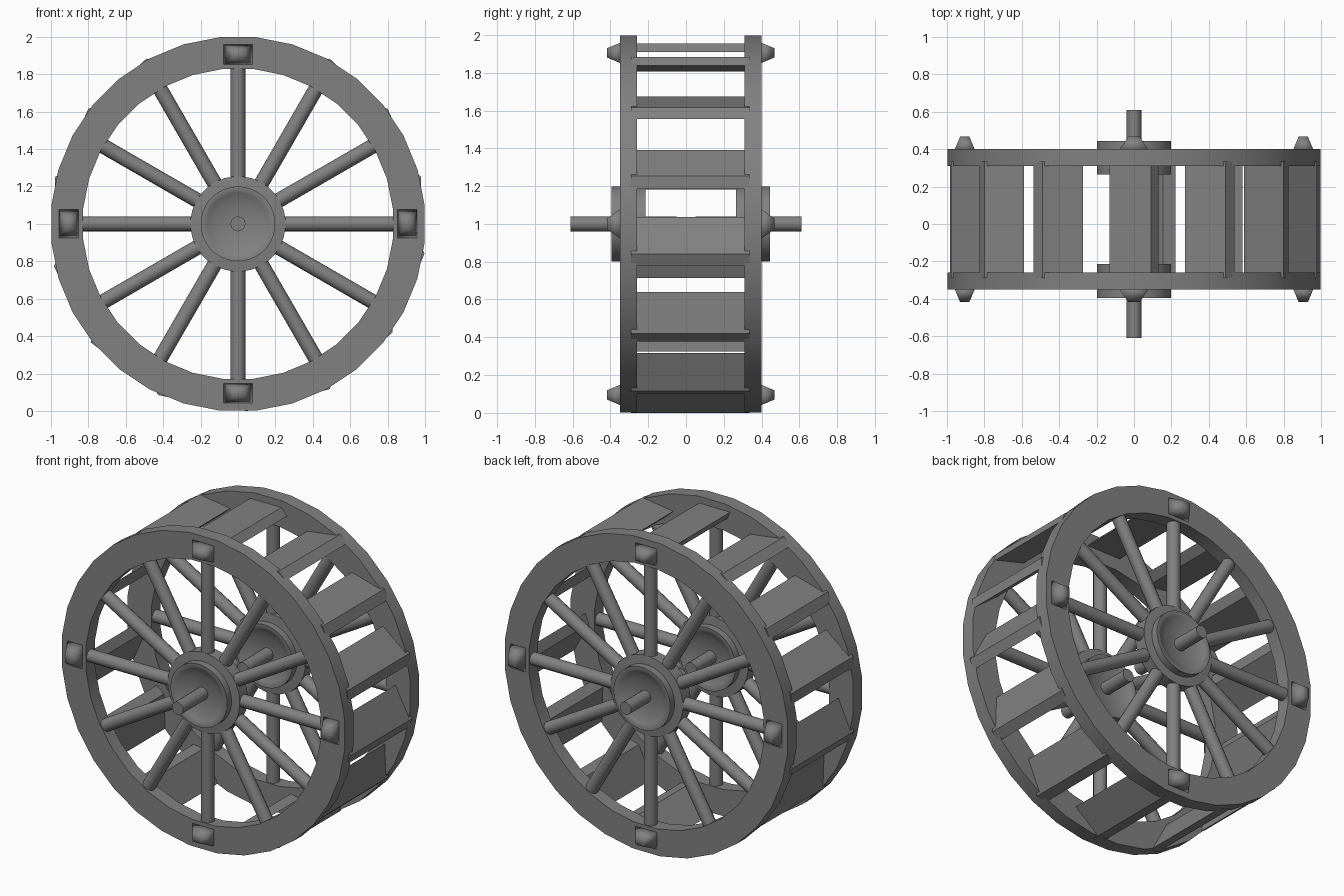
import bpy, bmesh
from math import sin, cos, pi, radians
from mathutils import Matrix, Vector

if "Cube" in bpy.data.objects:
    bpy.data.objects.remove(bpy.data.objects["Cube"])

CENTRE_Z = 1.0
WHEEL_Y = (-0.305, 0.355)

dark = bpy.data.materials.new("dark_grey")
dark.diffuse_color = (0.22, 0.22, 0.22, 1)
dark.use_nodes = True
dark.node_tree.nodes["Principled BSDF"].inputs["Base Color"].default_value = dark.diffuse_color


def finish(bm, name, angle=30):
    """Turn the bmesh into an object, smooth below the given angle."""
    bmesh.ops.recalc_face_normals(bm, faces=bm.faces)
    me = bpy.data.meshes.new(name)
    bm.to_mesh(me)
    bm.free()
    me.materials.append(dark)
    ob = bpy.data.objects.new(name, me)
    bpy.context.collection.objects.link(ob)
    bpy.ops.object.select_all(action='DESELECT')
    ob.select_set(True)
    bpy.context.view_layer.objects.active = ob
    bpy.ops.object.shade_smooth_by_angle(angle=radians(angle))
    return ob


def lathe(name, profile, y, n=32):
    """Revolve a closed loop of (radius, depth) points around the y axis."""
    bm = bmesh.new()
    rings = []
    for i in range(n):
        a = 2 * pi * (i + 0.5) / n
        rings.append([bm.verts.new((r * cos(a), y + d, CENTRE_Z + r * sin(a)))
                      for r, d in profile])
    m = len(profile)
    for i in range(n):
        p, q = rings[i], rings[(i + 1) % n]
        for j in range(m):
            k = (j + 1) % m
            bm.faces.new((p[j], p[k], q[k], q[j]))
    return finish(bm, name)


def cylinder(bm, r, a, b, n=16):
    a, b = Vector(a), Vector(b)
    d = b - a
    mat = Matrix.Translation((a + b) / 2) @ d.to_track_quat('Z', 'Y').to_matrix().to_4x4()
    bmesh.ops.create_cone(bm, cap_ends=True, segments=n, radius1=r, radius2=r,
                          depth=d.length, matrix=mat)


def prism(bm, bottom, top):
    v = [bm.verts.new(p) for p in bottom + top]
    n = len(bottom)
    bm.faces.new(v[:n])
    bm.faces.new(v[n:])
    for i in range(n):
        j = (i + 1) % n
        bm.faces.new((v[i], v[j], v[n + j], v[n + i]))


rim = [(1.003, -0.045), (1.003, 0.045), (0.832, 0.045), (0.832, -0.045)]
half_hub = [(0.03, 0.055), (0.12, 0.06), (0.165, 0.082), (0.18, 0.09), (0.20, 0.09),
            (0.20, 0.045), (0.255, 0.04)]
hub = half_hub + [(r, -d) for r, d in reversed(half_hub)]

for side, y, label in ((-1, WHEEL_Y[0], "front"), (1, WHEEL_Y[1], "back")):
    lathe(label + "_rim", rim, y)
    lathe(label + "_hub", hub, y)

    # spokes
    bm = bmesh.new()
    for i in range(12):
        a = i * pi / 6
        cylinder(bm, 0.04, (0.22 * cos(a), y, CENTRE_Z + 0.22 * sin(a)),
                 (0.85 * cos(a), y, CENTRE_Z + 0.85 * sin(a)))
    finish(bm, label + "_spokes")

    # stub axle
    bm = bmesh.new()
    cylinder(bm, 0.04, (0, side * 0.05, CENTRE_Z), (0, side * 0.61, CENTRE_Z))
    finish(bm, label + "_axle")

    # tapered studs on the outer rim face
    bm = bmesh.new()
    for i in range(4):
        a = i * pi / 2

        def stud_ring(r0, r1, t, d):
            return [(r * cos(a) - s * sin(a), y + side * d,
                     CENTRE_Z + r * sin(a) + s * cos(a))
                    for r, s in ((r0, -t), (r1, -t), (r1, t), (r0, t))]
        prism(bm, stud_ring(0.85, 0.96, 0.08, 0.04), stud_ring(0.88, 0.93, 0.03, 0.112))
    finish(bm, label + "_rim_studs", 180)


# slanted paddles between the rims, mirrored left and right
def polar(length, degrees):
    return Vector((length * cos(radians(degrees)), 0, length * sin(radians(degrees))))


def paddle(bm, section):
    prism(bm, [q + Vector((0, -0.29, CENTRE_Z)) for q in section],
          [q + Vector((0, 0.335, CENTRE_Z)) for q in section])


bm = bmesh.new()
right = (61, 37.6, 14.5, -9, -35, -61, -87)
left = (61, 37.6, 14.3, -13, -39, -65)
for flip, angles in ((1, right), (-1, left)):
    for a in angles:
        p, u, e = polar(1.01, a), polar(0.22, a + 127), polar(0.067, a + 256)
        section = [p, p + u, p + u + e, p + e]
        for q in section:
            q.x *= flip
            q.z = max(q.z, -1.0)
        paddle(bm, section)
# level paddle at the top
paddle(bm, [Vector((x, 0, z)) for x, z in
            ((-0.13, 0.955), (0.09, 0.955), (0.13, 0.91), (-0.11, 0.91))])
finish(bm, "paddles")
